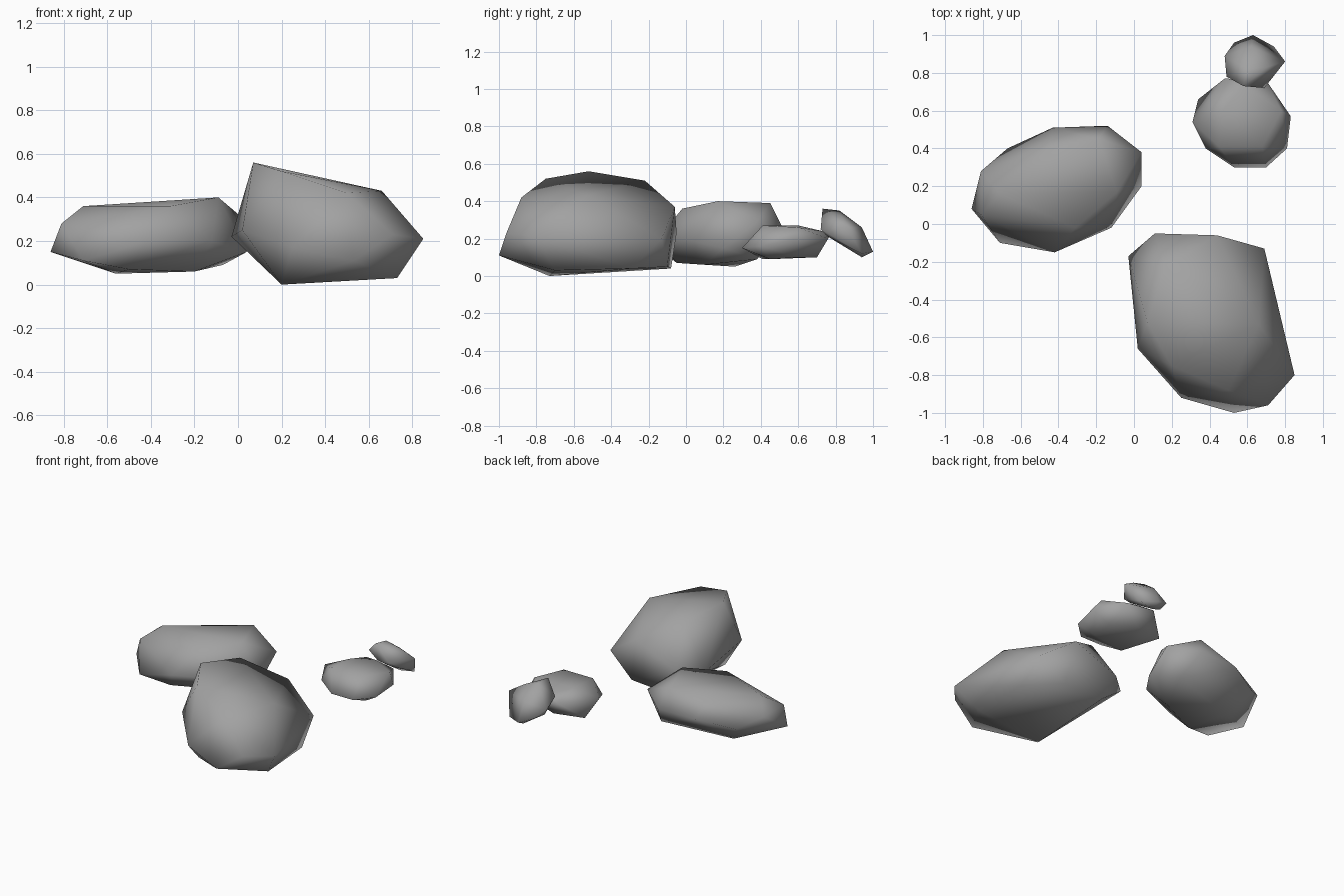
import bpy
import bmesh

# Remove the default object
default_cube = bpy.data.objects.get("Cube")
if default_cube:
    bpy.data.objects.remove(default_cube, do_unlink=True)


def make_material(name, value):
    """One flat grey used by every rock."""
    colour = (value, value, value, 1)
    material = bpy.data.materials.new(name)
    material.use_nodes = True
    material.diffuse_color = colour
    shader = material.node_tree.nodes["Principled BSDF"]
    shader.inputs["Base Color"].default_value = colour
    shader.inputs["Roughness"].default_value = .9
    return material


stone = make_material("stone grey", .36)


def make_rock(name, waist, crown, base):
    """Wrap a smooth-shaded convex boulder round its corner points."""
    mesh = bpy.data.meshes.new(name)
    bm = bmesh.new()
    for corner in waist + crown + base:
        bm.verts.new(corner)
    hull = bmesh.ops.convex_hull(bm, input=bm.verts[:])
    inside = hull["geom_interior"] + hull["geom_unused"]
    loose = {item for item in inside if isinstance(item, bmesh.types.BMVert)}
    bmesh.ops.delete(bm, geom=list(loose), context="VERTS")
    bmesh.ops.recalc_face_normals(bm, faces=bm.faces[:])
    for face in bm.faces:
        face.smooth = True
    bm.to_mesh(mesh)
    bm.free()
    mesh.materials.append(stone)
    rock = bpy.data.objects.new(name, mesh)
    bpy.context.scene.collection.objects.link(rock)
    return rock


# Large boulder: slanted crown, highest on its right side
make_rock(
    "large_boulder",
    waist=[(-.03, -.17, .22), (.11, -.05, .23), (.44, -.06, .37),
           (.69, -.13, .2), (.85, -.8, .21), (.71, -.96, .23),
           (.53, -1, .11), (.25, -.92, .17), (.02, -.66, .25)],
    crown=[(.07, -.52, .56), (.17, -.22, .51), (.2, -.75, .52),
           (.66, -.53, .43), (.5, -.88, .42)],
    base=[(.2, -.73, 0), (.73, -.7, .03), (.71, -.29, .04),
          (.2, -.08, .04), (.5, -.1, .05)],
)

# Medium boulder: long and flat
make_rock(
    "medium_boulder",
    waist=[(-.86, .08, .15), (-.81, .05, .28), (-.81, .28, .28),
           (-.67, .4, .2), (-.43, .51, .25), (-.14, .52, .25),
           (.04, .38, .29), (.04, .2, .15), (-.12, -.02, .2),
           (-.42, -.15, .2), (-.71, -.1, .11)],
    crown=[(-.71, .16, .36), (-.31, -.02, .36), (-.09, .17, .4),
           (-.19, .45, .39), (-.45, .4, .34)],
    base=[(-.56, .26, .05), (-.2, .1, .06), (-.5, -.05, .07),
          (-.07, .38, .09)],
)

# Small rock: rounded pebble with a flat base
make_rock(
    "small_rock",
    waist=[(.31, .54, .21), (.34, .66, .11), (.48, .77, .22),
           (.7, .76, .2), (.83, .57, .19), (.81, .4, .16),
           (.7, .3, .15), (.53, .3, .15), (.38, .4, .17)],
    crown=[(.45, .41, .27), (.68, .41, .27), (.47, .6, .27),
           (.78, .6, .26), (.58, .73, .24)],
    base=[(.45, .41, .09), (.7, .45, .09), (.56, .7, .1),
          (.71, .6, .1)],
)

# Tiny rock: tilted slab leaning on the small rock
make_rock(
    "tiny_rock",
    waist=[(.48, .89, .22), (.49, .78, .27), (.58, .73, .36),
           (.69, .72, .25), (.8, .86, .26), (.74, .94, .12),
           (.63, 1, .13), (.53, .96, .17)],
    crown=[(.6, .82, .35), (.7, .83, .32), (.62, .94, .26)],
    base=[(.63, .94, .1), (.58, .75, .23), (.67, .76, .21),
          (.51, .87, .17)],
)
